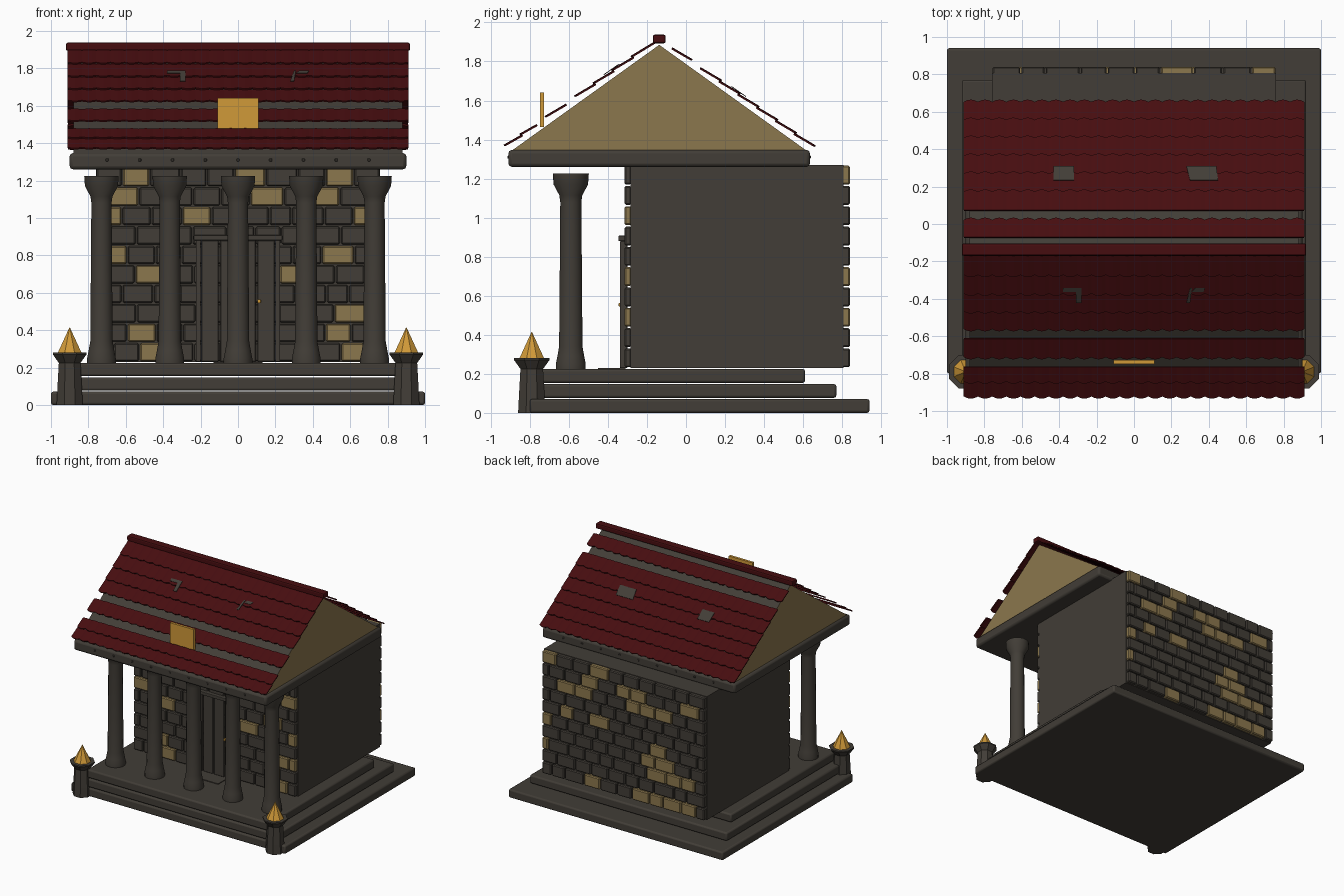
import bpy, bmesh, math, random
from mathutils import Vector

random.seed(4)
cube = bpy.data.objects.get("Cube")
if cube:
    bpy.data.objects.remove(cube, do_unlink=True)


def material(name, r, g, b):
    m = bpy.data.materials.new(name)
    m.use_nodes = True
    m.diffuse_color = (r, g, b, 1)
    bsdf = next(n for n in m.node_tree.nodes if n.type == 'BSDF_PRINCIPLED')
    bsdf.inputs["Base Color"].default_value = (r, g, b, 1)
    bsdf.inputs["Roughness"].default_value = 0.8
    return m


STONE = material("dark stone", 0.054, 0.047, 0.038)
TAN = material("tan stone", 0.26, 0.185, 0.075)
RED = material("maroon tile", 0.062, 0.004, 0.005)
GOLD = material("gold", 0.63, 0.32, 0.04)


def finish(name, bm, mats, bevel=0.0, segments=2, smooth=False):
    bmesh.ops.recalc_face_normals(bm, faces=bm.faces)
    me = bpy.data.meshes.new(name)
    bm.to_mesh(me)
    bm.free()
    for m in mats:
        me.materials.append(m)
    ob = bpy.data.objects.new(name, me)
    bpy.context.collection.objects.link(ob)
    if bevel:
        mod = ob.modifiers.new("bevel", 'BEVEL')
        mod.width, mod.segments = bevel, segments
    if smooth:
        bpy.ops.object.select_all(action='DESELECT')
        ob.select_set(True)
        bpy.context.view_layer.objects.active = ob
        bpy.ops.object.shade_smooth_by_angle(angle=math.radians(35))
    return ob


def add_box(bm, lo, hi, index=0):
    lo, hi = Vector(lo), Vector(hi)
    verts = bmesh.ops.create_cube(bm, size=1)["verts"]
    for v in verts:
        v.co = (lo + hi) / 2 + v.co * (hi - lo)
    for f in {f for v in verts for f in v.link_faces}:
        f.material_index = index


def box(name, lo, hi, mat, bevel=0.0, smooth=False):
    bm = bmesh.new()
    add_box(bm, lo, hi)
    return finish(name, bm, [mat], bevel, smooth=smooth)


def lathe(name, x, y, profile, sides, mat, smooth=False):
    """Stack of rings given as (radius, height); closed at both ends."""
    bm = bmesh.new()
    rings = []
    for r, z in profile:
        ring = []
        for i in range(sides):
            a = 2 * math.pi * (i + 0.5) / sides
            ring.append(bm.verts.new((x + r * math.cos(a), y + r * math.sin(a), z)))
        rings.append(ring)
    for a, b in zip(rings, rings[1:]):
        for i in range(sides):
            j = (i + 1) % sides
            bm.faces.new((a[i], a[j], b[j], b[i]))
    bm.faces.new(rings[0])
    bm.faces.new(rings[-1])
    return finish(name, bm, [mat], smooth=smooth)


# Stepped base
for name, half_x, back, z in (("bottom_step", 1.0, 0.94, 0.0),
                              ("middle_step", 0.92, 0.77, 0.077),
                              ("top_step", 0.85, 0.61, 0.154)):
    box(name, (-half_x, -0.8, z), (half_x, back, z + 0.071), STONE, 0.012, True)

# Cell walls, with a layer of bricks on the front and back
box("cell_walls", (-0.76, -0.285, 0.23), (0.76, 0.806, 1.27), STONE)


def brick_layer(name, y0, y1, flip, tan_cells):
    bm = bmesh.new()
    pitch = 1.04 / 10
    for row, cells in enumerate(tan_cells):
        shift = 0.5 * (row % 2)
        seams = [-0.76]
        for i in range(1, 10 + row % 2):
            seams.append(-0.76 + 0.152 * (i - shift) + random.uniform(-0.02, 0.02))
        seams.append(0.76)
        top = 1.27 - pitch * row
        for i, (a, b) in enumerate(zip(seams, seams[1:])):
            if flip:
                a, b = -b, -a
            add_box(bm, (a + 0.004, y0, top - pitch + 0.004),
                    (b - 0.004, y1, top - 0.004), int(i in cells))
    finish(name, bm, [STONE, TAN], 0.007, 1)


brick_layer("front_bricks", -0.315, -0.28, False,
            [(1, 5, 8), (1, 6, 8), (0, 3, 9), (), (0, 8), (2, 7, 10),
             (), (9, 10), (1, 8), (2, 9)])
brick_layer("back_bricks", 0.80, 0.84, True,
            [(0, 3), (3, 5, 6, 9), (1, 2, 5, 6, 7), (), (1, 3), (0, 7),
             (6, 7), (0, 7, 8, 9), (), (3, 6, 7, 8, 9)])

# Door
bm = bmesh.new()
for i in range(4):
    x = -0.2 + 0.1 * i
    add_box(bm, (x + 0.004, -0.328, 0.23), (x + 0.096, -0.3, 0.88))
finish("door_planks", bm, [STONE], 0.004, 1)
for side, s in (("left", 1), ("right", -1)):
    xs = sorted((s * 0.2, s * 0.225))
    box("door_jamb_" + side, (xs[0], -0.338, 0.23), (xs[1], -0.3, 0.88), STONE, 0.004)
box("door_lintel", (-0.237, -0.346, 0.88), (0.237, -0.3, 0.908), STONE, 0.005)
box("door_mat", (-0.13, -0.45, 0.224), (0.13, -0.31, 0.231), STONE)
box("door_knob", (0.103, -0.345, 0.545), (0.122, -0.325, 0.564), GOLD, 0.004)

# Columns
column_profile = [(0.078, 0.225), (0.078, 0.25), (0.07, 0.29), (0.061, 0.34),
                  (0.058, 0.7), (0.055, 1.08), (0.06, 1.115), (0.09, 1.17),
                  (0.094, 1.225)]
for i in range(5):
    lathe("column_%d" % (i + 1), -0.73 + 0.365 * i, -0.59, column_profile, 16, STONE, True)

# Corner posts with gold cones
w = 1 / math.cos(math.pi / 8)
for side, s in (("left", 1), ("right", -1)):
    lathe("corner_post_" + side, s * 0.9, -0.79,
          [(0.07 * w, 0), (0.066 * w, 0.08), (0.058 * w, 0.225), (0.09 * w, 0.27),
           (0.09 * w, 0.28)], 8, STONE)
    lathe("post_cone_" + side, s * 0.9, -0.79,
          [(0.063 * w, 0.28), (0.001, 0.415)], 8, GOLD)

# Roof beam with studs along the front and back
box("roof_beam", (-0.9, -0.91, 1.26), (0.9, 0.635, 1.347), STONE, 0.018, True)
bm = bmesh.new()
for i in range(-4, 5):
    for y in (-0.91, 0.635):
        add_box(bm, (0.175 * i - 0.008, y - 0.004, 1.302),
                (0.175 * i + 0.008, y + 0.004, 1.318))
finish("beam_studs", bm, [STONE], 0.003, 1)

# Gable block: tan ends, stone slopes
bm = bmesh.new()
ends = [[bm.verts.new((x, y, z)) for y, z in ((-0.89, 1.345), (0.615, 1.345), (-0.137, 1.885))]
        for x in (-0.88, 0.88)]
for end in ends:
    bm.faces.new(end).material_index = 1
for i in range(3):
    j = (i + 1) % 3
    bm.faces.new((ends[0][i], ends[0][j], ends[1][j], ends[1][i]))
finish("gable_block", bm, [STONE, TAN])

# Roof tiles: scalloped rows placed by distance from the ridge
RIDGE = -0.137


def on_roof(x, d, s, lift):
    return (x, RIDGE + s * d, 1.915 - 0.7 * d + lift)


def thin(ob, thickness):
    mod = ob.modifiers.new("thickness", 'SOLIDIFY')
    mod.thickness, mod.offset = thickness, 0


def tile_row(name, s, d0, d1, tiles=24, steps=4):
    bm = bmesh.new()
    prev = None
    for i in range(tiles * steps + 1):
        x = -0.91 + 1.82 * i / (tiles * steps)
        bump = math.sin(math.pi * (i % steps) / steps)
        pair = (bm.verts.new(on_roof(x, d0 - 0.012, s, 0.003 * bump - 0.004)),
                bm.verts.new(on_roof(x, d1 - 0.01 + 0.012 * bump, s, 0.007 + 0.004 * bump)))
        if prev:
            bm.faces.new((prev[0], prev[1], pair[1], pair[0]))
        prev = pair
    thin(finish(name, bm, [RED]), 0.009)


front_rows = [(0.033, 0.143), (0.143, 0.243), (0.243, 0.338), (0.338, 0.433),
              (0.488, 0.583), (0.638, 0.713), (0.713, 0.793)]
back_rows = [(0.077, 0.167)] + [(0.222 + 0.096 * i, 0.318 + 0.096 * i) for i in range(6)]
for label, s, rows in (("front", -1, front_rows), ("back", 1, back_rows)):
    for n, (d0, d1) in enumerate(rows):
        tile_row("%s_tiles_%d" % (label, n + 1), s, d0, d1)
box("ridge_cap", (-0.92, -0.17, 1.893), (0.92, -0.104, 1.937), RED, 0.01)

# Bare patches where tiles are broken
patches = [(-1, -0.38, -0.31, 0.205, 0.225), (-1, -0.31, -0.28, 0.205, 0.285),
           (-1, 0.31, 0.38, 0.205, 0.225), (-1, 0.28, 0.31, 0.205, 0.285),
           (1, -0.43, -0.32, 0.37, 0.445), (1, 0.28, 0.45, 0.37, 0.445)]
bm = bmesh.new()
for s, x0, x1, d0, d1 in patches:
    skew = 0.02 if x0 > 0 else 0.0
    bm.faces.new([bm.verts.new(on_roof(x, d, s, 0.016)) for x, d in
                  ((x0 + skew, d0), (x1, d0), (x1 - skew / 2, d1), (x0, d1))])
thin(finish("bare_patches", bm, [STONE]), 0.004)

# Gold plaque standing on the front slope
box("roof_plaque", (-0.11, -0.748, 1.465), (0.11, -0.727, 1.64), GOLD)
